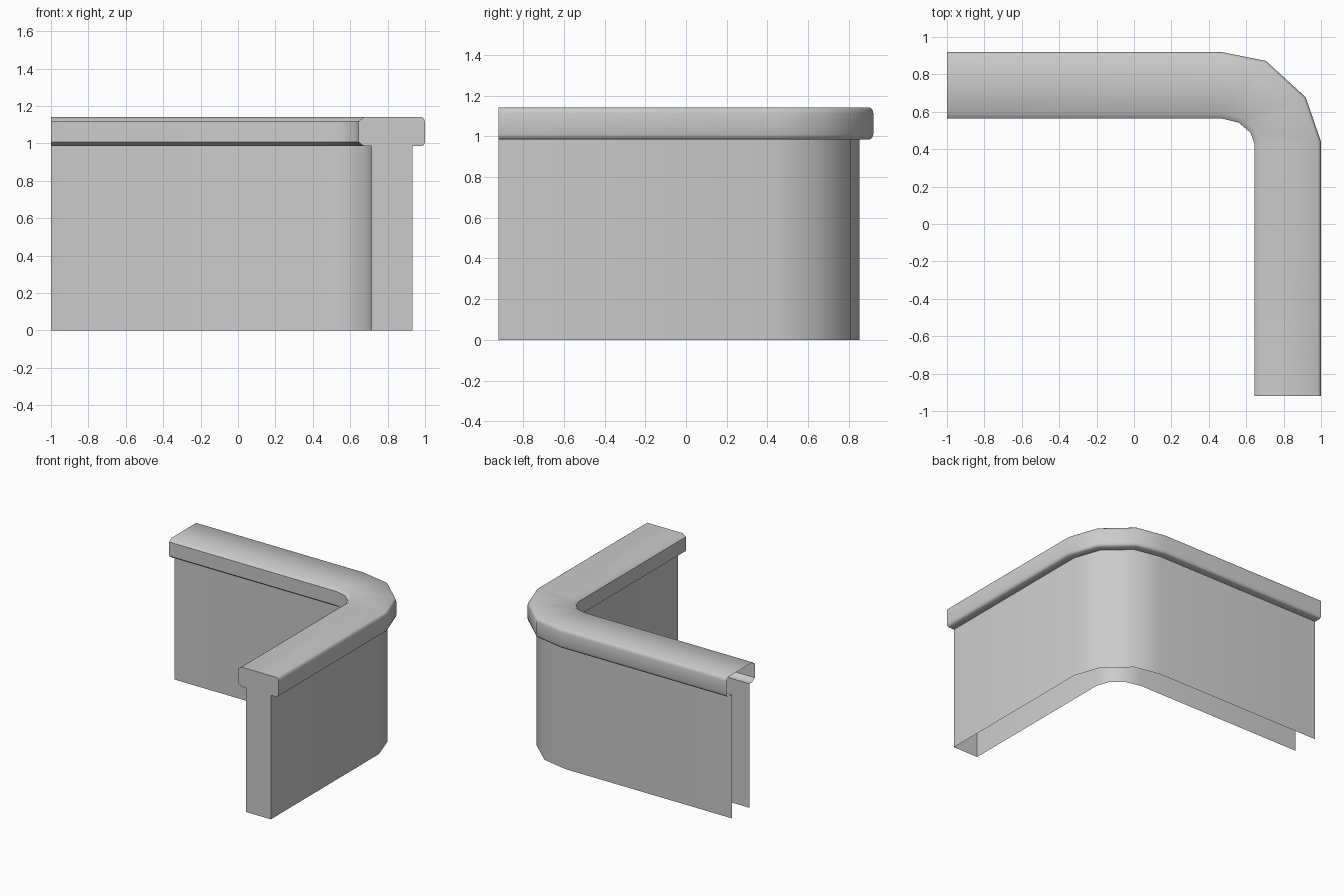
import bpy, bmesh, math

if "Cube" in bpy.data.objects:
    bpy.data.objects.remove(bpy.data.objects["Cube"])

# Stations along the L-shaped run: (inner edge xy, outer edge xy)
STATIONS = [
    ((-1.0, 0.565), (-1.0, 0.92)),
    ((0.465, 0.565), (0.465, 0.92)),
    ((0.56, 0.542), (0.705, 0.872)),
    ((0.623, 0.488), (0.918, 0.678)),
    ((0.645, 0.425), (1.0, 0.44)),
    ((0.645, -0.92), (1.0, -0.92)),
]


def sweep(name, profile):
    """Sweep an open (t, z) profile; t runs 0 = inner edge to 1 = outer edge.
    The front end is capped, the left end stays open."""
    bm = bmesh.new()
    rows = []
    for a, b in STATIONS:
        rows.append([bm.verts.new((a[0] + (b[0] - a[0]) * t,
                                   a[1] + (b[1] - a[1]) * t, z))
                     for t, z in profile])
    for r, s in zip(rows, rows[1:]):
        for i in range(len(profile) - 1):
            bm.faces.new((r[i], s[i], s[i + 1], r[i + 1]))
    bm.faces.new(rows[-1])
    bmesh.ops.recalc_face_normals(bm, faces=bm.faces)
    # make the open shell face outward: the end cap looks towards -y
    bm.faces.ensure_lookup_table()
    bm.normal_update()
    if bm.faces[-1].normal.y > 0:
        bmesh.ops.reverse_faces(bm, faces=bm.faces)
    me = bpy.data.meshes.new(name)
    bm.to_mesh(me)
    bm.free()
    ob = bpy.data.objects.new(name, me)
    bpy.context.collection.objects.link(ob)
    bpy.context.view_layer.objects.active = ob
    ob.select_set(True)
    bpy.ops.object.shade_smooth_by_angle(angle=math.radians(40))
    ob.select_set(False)
    return ob


T_IN, T_OUT = 0.19, 0.81      # wall faces within the coping width
Z_CAP, Z_TOP = 0.985, 1.14

# Wall: two skins, hollow and open underneath
for_wall = [(T_IN, Z_CAP), (T_IN, 0.0), (T_OUT, 0.0), (T_OUT, Z_CAP)]
wall = sweep("wall", for_wall)
bm = bmesh.new()
bm.from_mesh(wall.data)
under = [f for f in bm.faces if all(v.co.z < 0.01 for v in f.verts)]
bmesh.ops.delete(bm, geom=under, context='FACES_ONLY')
bm.to_mesh(wall.data)
bm.free()

# Coping: overhanging cap with eased edges, open over the hollow wall
sweep("coping", [
    (T_IN, Z_CAP), (0.08, Z_CAP), (0.0, 1.007), (0.0, 1.118),
    (0.08, Z_TOP), (0.955, Z_TOP), (0.985, 1.132), (1.0, 1.113),
    (1.0, 1.01), (0.985, 0.993), (0.955, Z_CAP), (T_OUT, Z_CAP),
])
